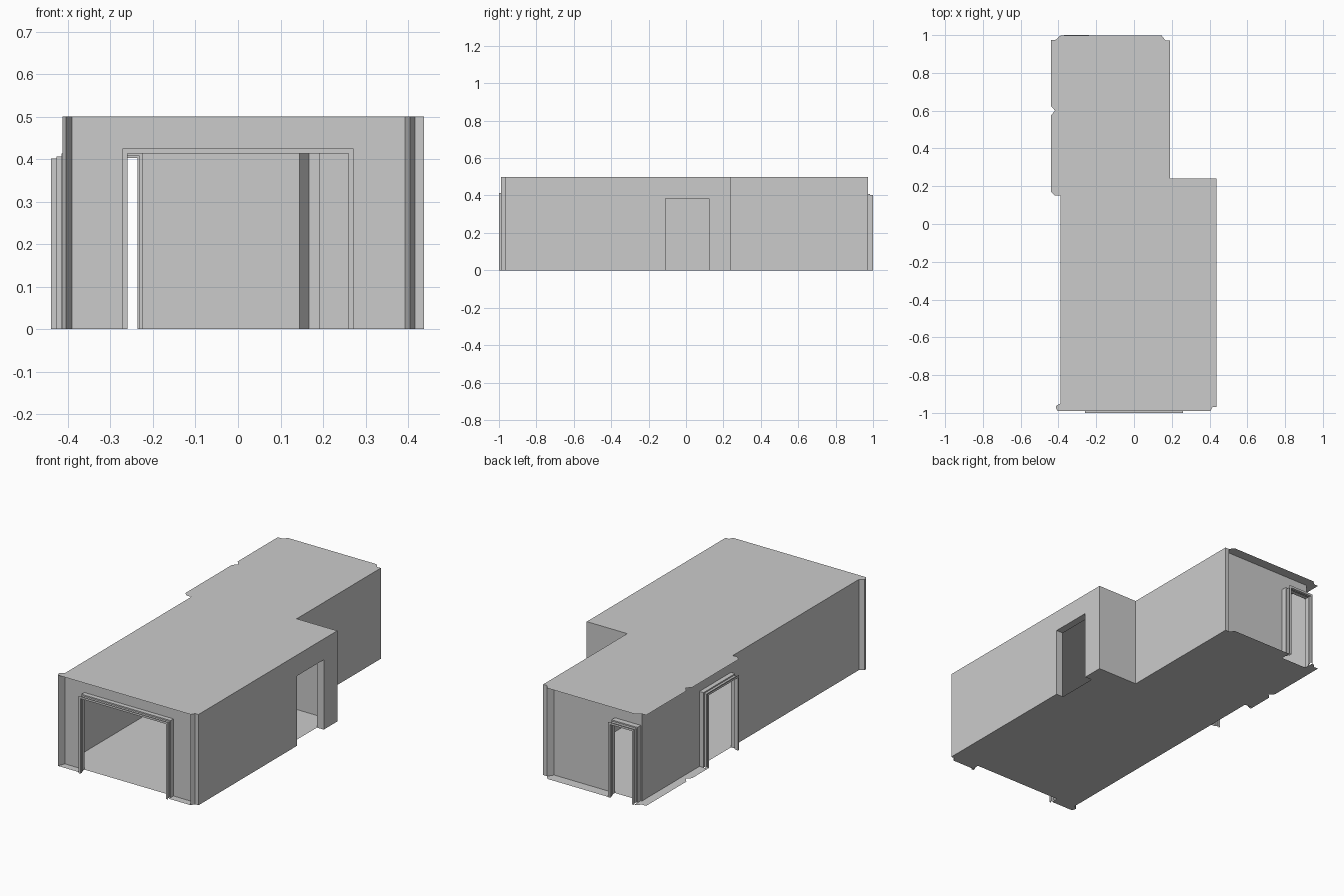
import bpy
from mathutils import Vector

if "Cube" in bpy.data.objects:
    bpy.data.objects.remove(bpy.data.objects["Cube"])

H = 0.5  # wall height


def make(name, verts, faces):
    me = bpy.data.meshes.new(name)
    me.from_pydata(verts, [], faces)
    me.update()
    ob = bpy.data.objects.new(name, me)
    bpy.context.collection.objects.link(ob)
    return ob


def slab(name, outline, z, up):
    # flat sheet from an anticlockwise outline
    n = len(outline)
    order = range(n) if up else range(n - 1, -1, -1)
    make(name, [(x, y, z) for x, y in outline], [tuple(order)])


def wall(name, pts, door=None):
    # vertical sheet along pts; door = (start, end, height) along a straight wall
    quads = []
    if door:
        a, b = Vector(pts[0]), Vector(pts[-1])
        d = (b - a).normalized()
        p, q, h = a + d * door[0], a + d * door[1], door[2]
        quads = [(a, p, 0), (p, q, h), (q, b, 0)]
    else:
        quads = [(p, q, 0) for p, q in zip(pts, pts[1:])]
    verts, faces = [], []
    for p, q, z in quads:
        i = len(verts)
        verts += [(p[0], p[1], z), (q[0], q[1], z), (q[0], q[1], H), (p[0], p[1], H)]
        faces.append((i, i + 1, i + 2, i + 3))
    make(name, verts, faces)


def frame(name, p, q, h, profile):
    # sweep (inset, depth outward) profile around jamb, lintel, jamb
    p, q = Vector(p), Vector(q)
    d = (q - p).normalized()
    out = Vector((d.y, -d.x))
    verts, faces = [], []
    for inset, depth in profile:
        a = p + d * inset + out * depth
        b = q - d * inset + out * depth
        z = h - inset
        verts += [(a.x, a.y, 0), (a.x, a.y, z), (b.x, b.y, z), (b.x, b.y, 0)]
    for i in range(len(profile) - 1):
        for k in range(3):
            j = 4 * i + k
            faces.append((j, j + 1, j + 5, j + 4))
    make(name, verts, faces)


def trim(depth):
    return [(0, 0), (0, depth * .5), (.007, depth * .5), (.007, depth * .75),
            (.012, depth * .75), (.012, depth), (0, depth)]


# Outline pieces, anticlockwise, split where the floor is cut at the doors
front = [(-.39, -.95), (-.413, -.963), (-.413, -.975), (-.405, -.99)]
right_a = [(.405, -.99), (.416, -.968), (.437, -.968)]
right_b = [(.437, .24), (.19, .24), (.19, .972), (.167, .972), (.147, 1.0 - .003)]
back = [(-.39, .997), (-.415, .975), (-.44, .975), (-.44, .625), (-.418, .6), (-.44, .575)]
left = [(-.44, .17), (-.42, .15), (-.39, .15)]

slab("roof", front + right_a + right_b + back + left, H, True)

# Floor with notches at the four doorways
floor = (front + [(-.27, -.99), (-.27, -.95), (.27, -.95), (.27, -.99)] + right_a
         + [(.437, -.11), (.395, -.11), (.395, .123), (.437, .123)] + right_b
         + [(-.225, .997), (-.225, .94), (-.383, .94), (-.383, .997)] + back
         + [(-.44, .44), (-.39, .44), (-.39, .17)] + left[2:])
slab("floor", floor, 0, False)

# Walls and corner posts
wall("front_wall", [(-.39, -.95), (.393, -.95)], (.118, .662, .425))
wall("front_left_post", front + [(-.39, -.95)])
wall("front_right_post", [(.393, -.95)] + right_a)
wall("right_wall", [(.437, -.968), (.437, .24)], (.858, 1.091, .385))
wall("step_wall", [(.437, .24), (.19, .24), (.19, .972)])
wall("back_right_post", [(.19, .972), (.167, .972), (.145, .94)])
wall("back_wall", [(.145, .94), (-.39, .94)], (.37, .528, .415))
wall("left_wall", [(-.39, .94), (-.39, -.95)], (.5, .775, .413))

# Doorway frames
frame("front_gate_frame", (-.272, -.95), (.272, -.95), .425, trim(.05))
frame("back_door_frame", (-.225, .94), (-.383, .94), .415, trim(.06))
frame("left_door_frame", (-.39, .44), (-.39, .165), .413, trim(.05))
frame("right_door_jamb", (.437, -.11), (.437, .123), .385, [(0, -.042), (0, 0)])
